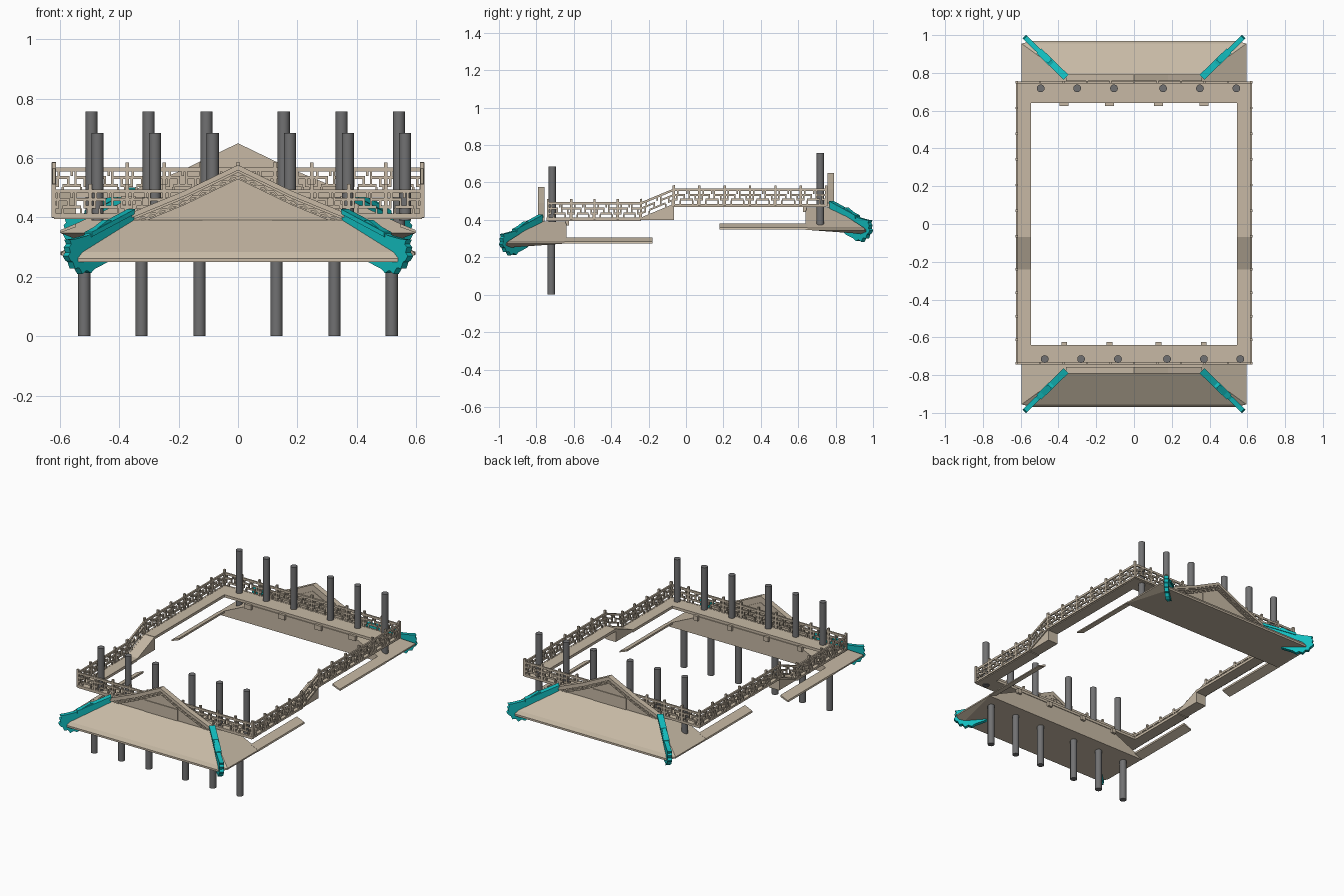
import bpy, bmesh, math
from mathutils import Vector

if "Cube" in bpy.data.objects:
    bpy.data.objects.remove(bpy.data.objects["Cube"])


def material(name, rgb):
    m = bpy.data.materials.new(name)
    m.diffuse_color = (*rgb, 1)
    m.use_nodes = True
    m.node_tree.nodes["Principled BSDF"].inputs["Base Color"].default_value = m.diffuse_color
    return m


TAN = material("tan_plaster", (0.57, 0.485, 0.375))
TEAL = material("teal_ridge", (0.006, 0.51, 0.52))
GREY = material("column_grey", (0.165, 0.165, 0.168))


def finish(bm, name, mat):
    bmesh.ops.recalc_face_normals(bm, faces=bm.faces)
    me = bpy.data.meshes.new(name)
    bm.to_mesh(me)
    bm.free()
    me.materials.append(mat)
    ob = bpy.data.objects.new(name, me)
    bpy.context.collection.objects.link(ob)
    return ob


def hull(bm, pts):
    vs = [bm.verts.new(p) for p in pts]
    bmesh.ops.convex_hull(bm, input=vs)


def box(bm, x0, x1, y0, y1, z0, z1):
    hull(bm, [(x, y, z) for x in (x0, x1) for y in (y0, y1) for z in (z0, z1)])


def prism(bm, pts, depth):
    """Extrude a flat outline along a vector."""
    f = bm.faces.new([bm.verts.new(p) for p in pts])
    r = bmesh.ops.extrude_face_region(bm, geom=[f])
    vs = [e for e in r["geom"] if isinstance(e, bmesh.types.BMVert)]
    bmesh.ops.translate(bm, verts=vs, vec=Vector(depth))


# fretwork bars of one railing bay: u0, u1 (share of bay), v0, v1 (height)
FRET = [(0, 1, 0, .013), (0, 1, .082, .095), (0, .4, .056, .066),
        (.25, .75, .03, .04), (.6, 1, .056, .066), (.85, 1, .03, .04), (0, .12, .03, .04)]
STILES = [(.25, 0, .03), (.4, .04, .066), (.6, .04, .082), (.75, .013, .03),
          (.5, .066, .082), (.15, .066, .082), (.85, .03, .056), (.12, .03, .056), (.95, 0, .03)]


def railing(bm, p0, p1, bays):
    p0, p1 = Vector(p0), Vector(p1)
    run = p1 - p0
    flat = Vector((run.x, run.y, 0))
    side = Vector((-flat.y, flat.x, 0)).normalized() * 0.005
    length = flat.length

    def bar(u0, u1, v0, v1, k=1):
        pts = []
        for u in (u0, u1):
            for v in (v0, v1):
                for s in (-k, k):
                    pts.append(p0 + run * u + side * s + Vector((0, 0, v)))
        hull(bm, pts)

    for i in range(bays):
        for a, b, v0, v1 in FRET:
            bar((i + a) / bays, (i + b) / bays, v0, v1)
        for a, v0, v1 in STILES:
            u, h = (i + a) / bays, 0.004 / length
            bar(u - h, u + h, v0, v1)
    for i in range(bays + 1):
        h = 0.006 / length
        bar(i / bays - h, i / bays + h, 0, 0.112, 1.3)


# walkway deck: low front, ramps, high back
LOW, HIGH = 0.4, 0.473
bm = bmesh.new()
box(bm, -.62, .62, -.745, -.64, LOW - .005, LOW + .012)
box(bm, -.62, .62, .64, .75, HIGH - .005, HIGH + .012)
for s in (-1, 1):
    a, b = sorted((s * .545, s * .618))
    box(bm, a, b, -.64, -.24, LOW - .005, LOW + .012)
    box(bm, a, b, -.07, .64, HIGH - .005, HIGH + .012)
    hull(bm, [(x, y, z) for x in (a, b) for y, z in
              ((-.24, LOW), (-.24, LOW + .012), (-.065, LOW), (-.065, HIGH + .012))])
# small bracket tabs on the inner edge
for x in (-.37, -.13, .13, .37):
    box(bm, x - .024, x + .024, .625, .645, HIGH - .03, HIGH)
    box(bm, x - .015, x + .015, -.645, -.625, LOW - .03, LOW)
finish(bm, "walkway_deck", TAN)

# railings
bm = bmesh.new()
railing(bm, (-.622, -.738, LOW), (.622, -.738, LOW), 10)
railing(bm, (-.622, .75, HIGH), (.622, .75, HIGH), 10)
for s in (-1, 1):
    x = s * .62
    railing(bm, (x, -.738, LOW), (x, -.24, LOW), 4)
    railing(bm, (x, -.24, LOW), (x, -.065, HIGH), 1)
    railing(bm, (x, -.065, HIGH), (x, .75, HIGH), 6)
finish(bm, "fretwork_railing", TAN)

# gable outline, right half from apex to foot
SLOPE = [(0, .577), (.18, .49), (.36, .416)]


def slope_z(x):
    x = abs(x)
    for (xa, za), (xb, zb) in zip(SLOPE, SLOPE[1:]):
        if x <= xb:
            return za + (zb - za) * (x - xa) / (xb - xa)
    return SLOPE[-1][1]


def end_roof(label, s, dz):
    """Hipped eave roof with gable; s = -1 front, 1 back; y given as distance out."""
    def T(x, y, z):
        return (x, s * y, z + dz)

    # hipped roof body
    bm = bmesh.new()
    pts = []
    for m in (-1, 1):
        pts += [T(m * .36, .785, .392), T(m * .36, .64, .392),
                T(m * .535, .97, .262), T(m * .535, .97, .25),
                T(m * .595, .955, .283), T(m * .595, .955, .274),
                T(m * .597, .64, .283), T(m * .597, .64, .274)]
    hull(bm, pts)
    finish(bm, label + "_hip_roof", TAN)

    # side eave strips reaching along the court
    bm = bmesh.new()
    for m in (-1, 1):
        hull(bm, [T(m * x, y, z) for y in (.18, .65) for x, z in
                  ((.6, .275), (.597, .285), (.545, .307), (.545, .295))])
    finish(bm, label + "_side_eaves", TAN)

    # gable wall and centre plaque
    bm = bmesh.new()
    line = [(-x, z) for x, z in reversed(SLOPE[1:])] + SLOPE
    prism(bm, [T(x, .76, z - .01) for x, z in line] + [T(.36, .76, .38), T(-.36, .76, .38)],
          (0, s * .016, 0))
    hull(bm, [T(x, y, z) for x in (-.12, .115) for y in (.77, .781) for z in (.38, .465)])
    finish(bm, label + "_gable_wall", TAN)

    # stepped gable bands
    bm = bmesh.new()
    for drop, h, out in ((0, .018, .792), (.018, .008, .786), (.042, .006, .783)):
        prism(bm, [T(x, .757, z - drop) for x, z in line] +
              [T(x, .757, z - drop - h) for x, z in reversed(line)], (0, s * (out - .757), 0))
    # zigzag trim
    n = 40
    xs = [-.34 + .68 * i / n for i in range(n + 1)]
    zig = [(x, slope_z(x) - (.027 if i % 2 else .037)) for i, x in enumerate(xs)]
    prism(bm, [T(x, .77, z) for x, z in zig] + [T(x, .77, z - .008) for x, z in reversed(zig)],
          (0, s * .015, 0))
    finish(bm, label + "_gable_trim", TAN)

    # teal hip ridges with curled ends, profile along the hip
    prof = [(0, .425), (.1, .388), (.12, .392), (.21, .34), (.27, .328), (.3, .325),
            (.292, .31), (.303, .3), (.296, .282), (.307, .27), (.296, .255), (.285, .25),
            (.275, .228), (.255, .23), (.24, .21), (.22, .222), (.2, .213), (.18, .228),
            (.12, .25), (0, .335)]
    bm = bmesh.new()
    for m in (-1, 1):
        d = Vector((m * .72, s * .7, 0))
        side = Vector((-d.y, d.x, 0)).normalized() * .013
        base = Vector((m * .36, s * .777, dz))
        pts = [base + d * t - side + Vector((0, 0, z)) for t, z in prof]
        prism(bm, pts, side * 2)
        # raised cap along the top of each ridge
        hull(bm, [base + d * t + side * k + Vector((0, 0, z)) for k in (-1.4, 1.4)
                  for t, z in ((0, .428), (0, .412), (.2, .351), (.2, .335))])
    finish(bm, label + "_hip_ridges", TEAL)


end_roof("front", -1, 0)
end_roof("back", 1, .073)


# rows of round columns
def column_row(name, shift, y, z0, z1):
    bm = bmesh.new()
    for x in (-.518, -.325, -.13, .13, .325, .518):
        r = bmesh.ops.create_cone(bm, cap_ends=True, segments=16, radius1=.0205, radius2=.0205,
                                  depth=z1 - z0)
        bmesh.ops.translate(bm, verts=r["verts"], vec=(x + shift, y, (z0 + z1) / 2))
    ob = finish(bm, name, GREY)
    bpy.ops.object.select_all(action="DESELECT")
    ob.select_set(True)
    bpy.context.view_layer.objects.active = ob
    bpy.ops.object.shade_smooth_by_angle(angle=math.radians(40))


column_row("front_lower_columns", 0, -.72, 0, .30)
column_row("front_upper_columns", .045, -.715, .39, .685)
column_row("back_upper_columns", .024, .718, .36, .757)
